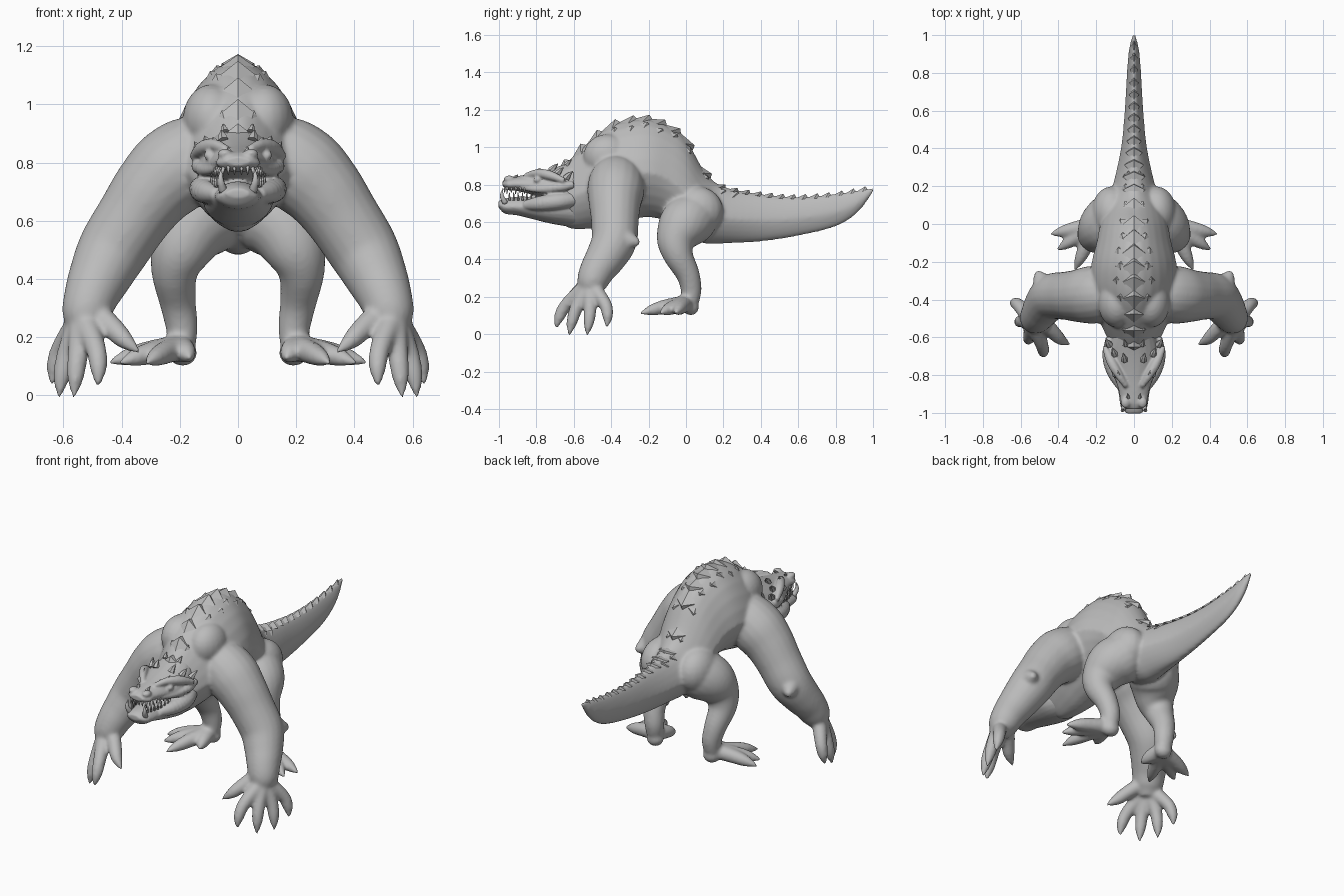
import bpy, bmesh, math
from mathutils import Vector, Matrix

cube = bpy.data.objects.get("Cube")
if cube:
    bpy.data.objects.remove(cube)

hide = bpy.data.materials.new("grey_hide")
hide.use_nodes = True
GREY = (0.5, 0.5, 0.5, 1)
hide.diffuse_color = GREY
hide.node_tree.nodes["Principled BSDF"].inputs["Base Color"].default_value = GREY


def spline(keys, n=5):
    """Smooth curve through tuples of any length."""
    out = []
    for i in range(len(keys) - 1):
        p0, p1, p2, p3 = [Vector(keys[min(max(i + k, 0), len(keys) - 1)]) for k in (-1, 0, 1, 2)]
        for j in range(n):
            t = j / n
            out.append(p1 + ((p2 - p0) * t + (2 * p0 - 5 * p1 + 4 * p2 - p3) * t**2
                             + (3 * p1 - p0 - 3 * p2 + p3) * t**3) / 2)
    return out + [Vector(keys[-1])]


def skin(bm, rings):
    """Closed surface over a list of rings."""
    rows = [[bm.verts.new(p) for p in ring] for ring in rings]
    n = len(rows[0])
    for a, b in zip(rows, rows[1:]):
        for i in range(n):
            bm.faces.new((a[i], a[(i + 1) % n], b[(i + 1) % n], b[i]))
    bm.faces.new(rows[0][::-1])
    bm.faces.new(rows[-1])


def ring_point(key, a, taper):
    y, zb, zt, w = key
    c, s = math.cos(a), math.sin(a)
    zc = zb + 0.45 * (zt - zb)
    return Vector((w * c * (1 - taper * abs(s)), y, zc + s * (zt - zc if s > 0 else zc - zb)))


def trunk(bm, keys, taper=0.2, n=24):
    """Body section along y from (y, bottom, top, half width)."""
    skin(bm, [[ring_point(k, 2 * math.pi * i / n, taper) for i in range(n)] for k in spline(keys)])


def limb(bm, keys, n=14, steps=5):
    """Round tube along (x, y, z, radius), built on both sides."""
    pts = spline(keys, steps)
    for side in (1, -1):
        rings = []
        for i, p in enumerate(pts):
            d = (pts[min(i + 1, len(pts) - 1)] - pts[max(i - 1, 0)]).to_3d().normalized()
            u = d.cross(Vector((0.3, 1, 0.2))).normalized()
            v = d.cross(u)
            ring = []
            for j in range(n):
                a = 2 * math.pi * j / n
                q = p.to_3d() + (u * math.cos(a) + v * math.sin(a)) * max(p[3], 0.002)
                ring.append((q.x * side, q.y, q.z))
            rings.append(ring)
        skin(bm, rings)


def ball(bm, loc, size):
    for side in (1, -1):
        m = Matrix.Translation((loc[0] * side, loc[1], loc[2])) @ Matrix.Diagonal((*size, 1))
        bmesh.ops.create_uvsphere(bm, u_segments=20, v_segments=12, radius=1, matrix=m)


def finish(bm, name, smooth=False):
    bmesh.ops.recalc_face_normals(bm, faces=bm.faces)
    me = bpy.data.meshes.new(name)
    bm.to_mesh(me)
    bm.free()
    me.materials.append(hide)
    ob = bpy.data.objects.new(name, me)
    bpy.context.collection.objects.link(ob)
    for f in me.polygons:
        f.use_smooth = smooth
    return ob


def fuse(ob, voxel, passes):
    """Melt overlapping parts into one smooth hide."""
    r = ob.modifiers.new("fuse", 'REMESH')
    r.mode, r.voxel_size, r.use_smooth_shade = 'VOXEL', voxel, True
    s = ob.modifiers.new("soften", 'SMOOTH')
    s.factor, s.iterations = 0.5, passes


# Torso and tail
TORSO = [(-.70, .62, .85, .09), (-.62, .565, .935, .135), (-.5, .565, 1.045, .19), (-.4, .585, 1.115, .225),
         (-.3, .61, 1.145, .235), (-.2, .625, 1.15, .225), (-.1, .6, 1.115, .2), (0, .52, 1.04, .18),
         (.1, .485, .87, .15), (.2, .485, .79, .115), (.4, .495, .75, .07), (.6, .525, .735, .05),
         (.8, .575, .75, .038), (.92, .65, .77, .028), (1.005, .765, .785, .01)]
body = bmesh.new()
trunk(body, TORSO, 0.25)

# Arms with shoulder, chest and elbow muscle
limb(body, [(.06, -.36, .87, .08), (.14, -.37, .83, .14), (.225, -.375, .77, .153), (.295, -.38, .7, .14),
            (.36, -.38, .61, .128), (.43, -.385, .5, .122), (.475, -.43, .41, .108), (.505, -.475, .34, .094),
            (.525, -.505, .27, .08), (.53, -.52, .21, .045)], 20)
ball(body, (.09, -.42, .95), (.1, .13, .12))
limb(body, [(.46, -.36, .52, .07), (.49, -.3, .5, .05), (.515, -.25, .49, .015)])

# Fingers
limb(body, [(.5, -.5, .29, .045), (.44, -.56, .24, .04), (.39, -.61, .19, .032), (.335, -.64, .145, .005)])
for x, y, z in [(.483, -.695, .028), (.565, -.625, -.01), (.615, -.53, -.01), (.64, -.425, .035)]:
    root, tip = Vector((.535, -.515, .27)), Vector((x, y, z))
    spread = Vector((x - .56, y + .56, 0)) * .3
    path = [(0, .045), (.45, .036), (.75, .029), (1, .006)]
    limb(body, [(*(root.lerp(tip, t) + spread * math.sin(math.pi * t)), r) for t, r in path])

# Legs
limb(body, [(.03, .08, .64, .09), (.09, .05, .63, .135), (.155, -.01, .585, .138), (.197, -.05, .5, .108),
            (.218, -.04, .42, .08), (.207, .01, .32, .063), (.193, .028, .23, .055), (.195, .015, .15, .045)], 20)
ball(body, (.12, .06, .66), (.105, .14, .13))

# Toes and heel
for x, y, z in [(.445, -.055, .112), (.41, -.14, .11), (.315, -.247, .11), (.165, -.14, .125)]:
    root, tip = Vector((.2, 0, .165)), Vector((x, y, z))
    path = [(0, .045), (.45, .04), (.75, .03), (1, .006)]
    limb(body, [(*(root.lerp(tip, t) + Vector((0, 0, .006 * math.sin(math.pi * t)))), r) for t, r in path])
ball(body, (.19, .025, .145), (.05, .045, .045))
fuse(finish(body, "body"), 0.009, 12)

# Skull with brow, cheek and snout
head = bmesh.new()
trunk(head, [(-.57, .70, .94, .11), (-.66, .7, .905, .135), (-.74, .715, .88, .13), (-.82, .745, .86, .1),
             (-.9, .765, .845, .078), (-.95, .77, .835, .075), (-.98, .79, .82, .045)], 0.1)
limb(head, [(.04, -.86, .845, .014), (.08, -.8, .86, .022), (.12, -.73, .85, .026), (.155, -.65, .82, .014)])
limb(head, [(.06, -.88, .785, .014), (.1, -.78, .775, .02), (.135, -.68, .785, .025), (.13, -.6, .8, .02)])
ball(head, (.045, -.945, .83), (.025, .03, .018))
ball(head, (.1, -.795, .825), (.018, .02, .016))

# Lower jaw and jowls
trunk(head, [(-.57, .57, .76, .1), (-.66, .58, .76, .12), (-.74, .595, .745, .11), (-.82, .615, .735, .095),
             (-.9, .635, .735, .082), (-.97, .645, .725, .07), (-1.003, .68, .71, .04)], 0.1)
limb(head, [(.07, -.86, .69, .025), (.11, -.77, .7, .042), (.125, -.68, .71, .043), (.1, -.6, .72, .04)])
fuse(finish(head, "head"), 0.007, 3)

# Teeth, tusks and head horns
teeth = bmesh.new()
for i in range(7):
    t = i / 6
    x, y = .05 + .04 * t, -.955 + .14 * t
    limb(teeth, [(x, y, .785, .007), (x + .003, y - .003, .75 + .006 * (i % 2), .001)], 6, 1)
    limb(teeth, [(x, y + .012, .715, .007), (x + .003, y + .01, .758, .001)], 6, 1)
for x in (.012, .033):
    limb(teeth, [(x, -.965, .795, .008), (x, -.97, .758, .001)], 6, 1)
limb(teeth, [(.05, -.965, .7, .016), (.06, -.985, .74, .011), (.057, -.978, .78, .001)], 8, 3)
finish(teeth, "teeth", True)
horns = bmesh.new()
for x, y, z, s in [(.05, -.72, .875, .8), (.1, -.69, .855, .8), (.075, -.8, .865, .5), (.13, -.64, .835, .8),
                   (.045, -.64, .905, .6), (.03, -.92, .83, .5)]:
    limb(horns, [(x, y, z, .026 * s), (x * 1.08, y + .02 * s, z + .025 * s, .016 * s),
                 (x * 1.15, y + .045 * s, z + .045 * s, .001)], 6, 2)
finish(horns, "head_horns")

# Back scutes: a ridge row, with paired side rows on the shoulders
scutes = bmesh.new()
spine = spline(TORSO, 10)


def scute(i, angle, width, length, height):
    k, k2 = spine[i], spine[min(i + 1, len(spine) - 1)]
    p, q = ring_point(k, angle, .25), ring_point(k2, angle, .25)
    along = (q - p).normalized()
    out = Vector((math.cos(angle), 0, math.sin(angle)))
    out = (out - along * out.dot(along)).normalized()
    across = along.cross(out)
    base = p - out * .014
    ring = [base - along * length, base + across * width, base + along * length * .7, base - across * width]
    v = [scutes.verts.new(c) for c in ring]
    tip = scutes.verts.new(p + out * height + along * length * .4)
    for a in range(4):
        scutes.faces.new((v[a], v[(a + 1) % 4], tip))
    scutes.faces.new(v[::-1])


last, row = -1, 0
for i, k in enumerate(spine[:-3]):
    gap = .08 if k[0] < .2 else .06
    if k[0] < -.66 or k[0] - last < gap:
        continue
    last, row = k[0], row + 1
    big = 1 if k[0] < .15 else .6
    scute(i, math.pi / 2, min(.06, k[3] * .6), .085 * big, .022 * big)
    if k[0] < .3:
        for side in (1, -1):
            scute(i, math.pi / 2 + side * (.42 + .1 * (row % 2)), .04, .06, .008)
finish(scutes, "back_scutes")
